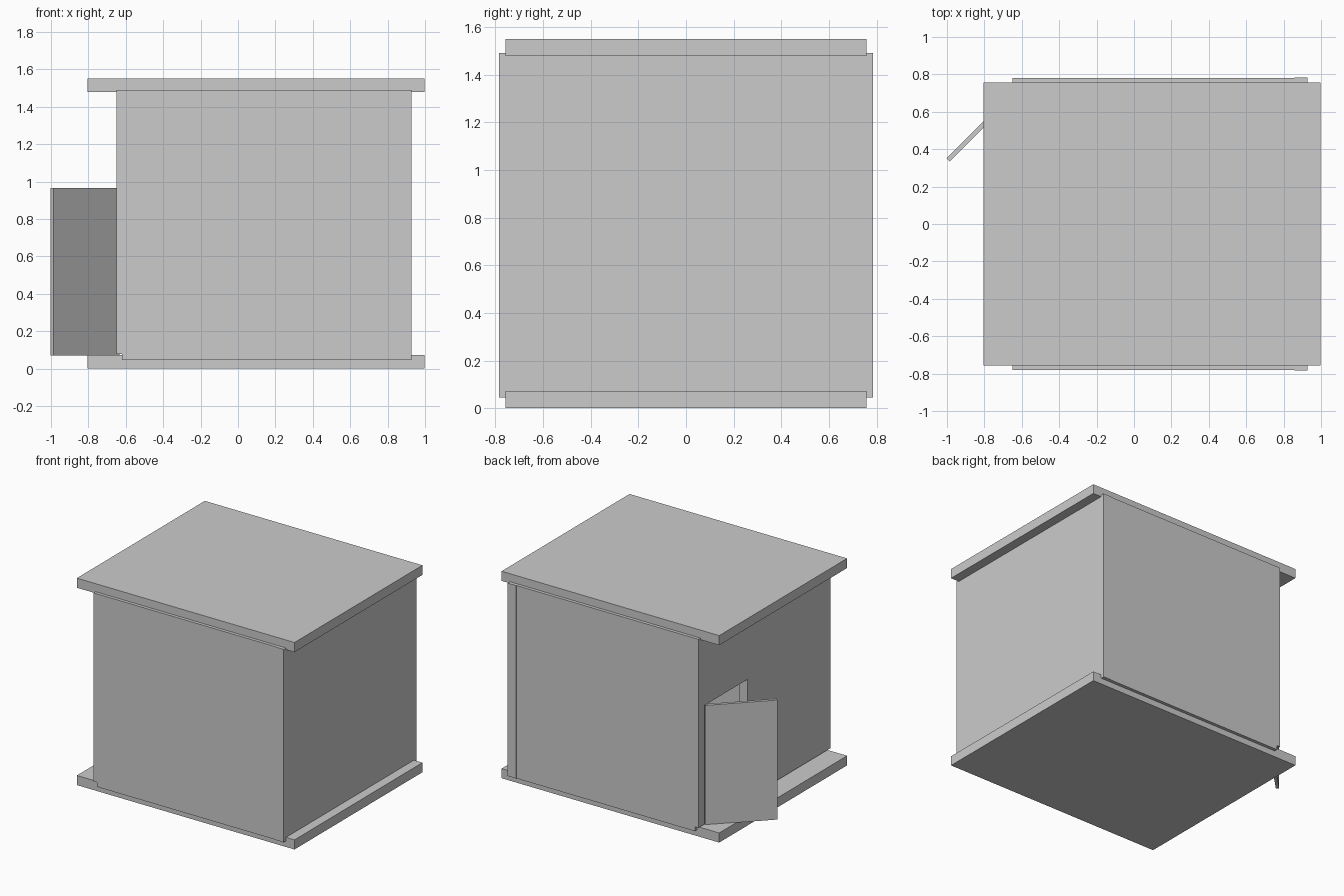
import bpy
from math import radians

if "Cube" in bpy.data.objects:
    bpy.data.objects.remove(bpy.data.objects["Cube"])


def box(name, x, y, z):
    """Axis-aligned box from (min, max) ranges."""
    bpy.ops.mesh.primitive_cube_add(size=1, location=[sum(r) / 2 for r in (x, y, z)])
    ob = bpy.context.object
    ob.name = name
    ob.scale = [r[1] - r[0] for r in (x, y, z)]
    bpy.ops.object.transform_apply(location=False, rotation=False, scale=True)
    return ob


T = 0.07                   # wall thickness
BOTTOM, TOP = 0.045, 1.49  # wall heights

# Floor and roof slabs
for name, z in (("floor_slab", 0.0), ("roof_slab", 1.478)):
    box(name, (-0.805, 0.998), (-0.757, 0.757), (z, z + 0.072))

# Front and back walls
for name, s in (("front_wall", -1), ("back_wall", 1)):
    box(name, (-0.62, 0.89), sorted((s * 0.781, s * (0.781 - T))), (BOTTOM, TOP))

# Right wall, standing slightly proud of the front and back
box("right_wall", (0.858, 0.928), (-0.784, 0.784), (BOTTOM, TOP))

# Left wall with the doorway cut out
left_wall = box("left_wall", (-0.65, -0.65 + T), (-0.781, 0.781), (0.078, TOP))
cutter = box("doorway_cutter", (-0.75, -0.5), (0.20, 0.71), (-0.1, 0.968))
cutter.hide_render = True
cutter.hide_viewport = True
cut = left_wall.modifiers.new("doorway", 'BOOLEAN')
cut.operation = 'DIFFERENCE'
cut.solver = 'EXACT'
cut.object = cutter

# Door swung open 45 degrees
door = box("door", (-1.067, -0.569), (0.507, 0.53), (0.07, 0.965))
door.rotation_euler.z = radians(45)
